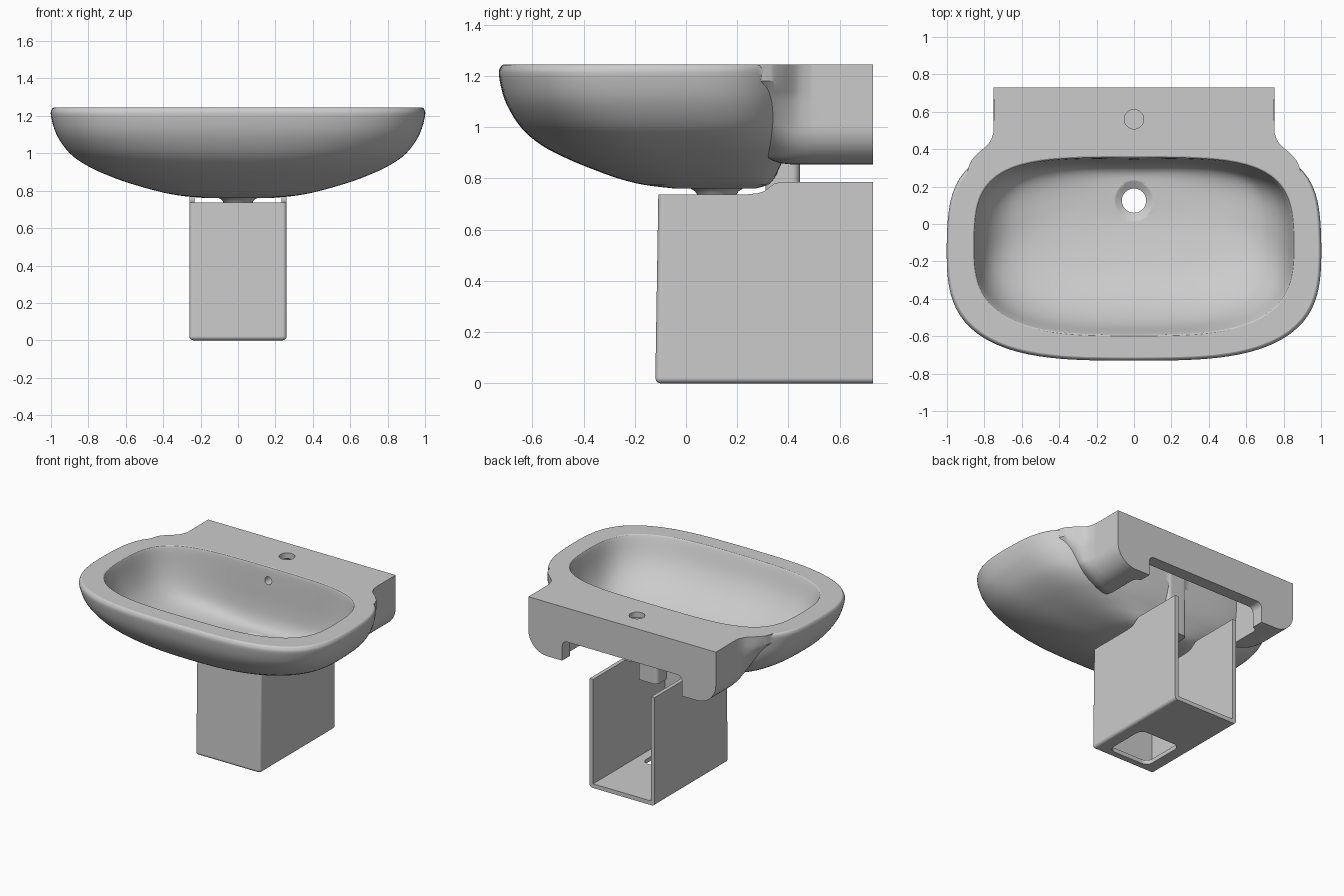
import bpy, bmesh
from math import sin, cos, pi, radians

cube = bpy.data.objects.get("Cube")
if cube:
    bpy.data.objects.remove(cube)

ceramic = bpy.data.materials.new("grey_ceramic")
ceramic.use_nodes = True
GREY = (0.6, 0.6, 0.6, 1)
ceramic.diffuse_color = GREY
ceramic.node_tree.nodes["Principled BSDF"].inputs["Base Color"].default_value = GREY


def add_object(name, bm):
    bmesh.ops.recalc_face_normals(bm, faces=bm.faces)
    mesh = bpy.data.meshes.new(name)
    bm.to_mesh(mesh)
    bm.free()
    mesh.materials.append(ceramic)
    obj = bpy.data.objects.new(name, mesh)
    bpy.context.collection.objects.link(obj)
    return obj


def loft(name, rings):
    """Skin closed rings of equal length and cap both ends."""
    bm = bmesh.new()
    loops = [[bm.verts.new(p) for p in ring] for ring in rings]
    for a, b in zip(loops, loops[1:]):
        for i in range(len(a)):
            j = (i + 1) % len(a)
            bm.faces.new((a[i], a[j], b[j], b[i]))
    bm.faces.new(loops[0])
    bm.faces.new(loops[-1])
    return add_object(name, bm)


def box(name, x, y0, y1, z0, z1, bevel=0.0, axis=None):
    """Box centred on x; bevels all edges, or only those along one axis."""
    bm = bmesh.new()
    bmesh.ops.create_cube(bm, size=1)
    for v in bm.verts:
        v.co = (v.co.x * 2 * x, (y0 + y1) / 2 + v.co.y * (y1 - y0),
                (z0 + z1) / 2 + v.co.z * (z1 - z0))
    if bevel:
        edges = [e for e in bm.edges if axis is None
                 or abs((e.verts[0].co - e.verts[1].co)[axis]) > 1e-5]
        bmesh.ops.bevel(bm, geom=edges, offset=bevel, segments=5,
                        profile=0.5, affect='EDGES')
    return add_object(name, bm)


def tube(name, y, stations):
    """Round upright solid from (height, radius) stations."""
    return loft(name, [[(r * cos(2 * pi * i / 40), y + r * sin(2 * pi * i / 40), z)
                        for i in range(40)] for z, r in stations])


def combine(target, other, operation):
    mod = target.modifiers.new(operation.lower(), 'BOOLEAN')
    mod.operation = operation
    mod.solver = 'EXACT'
    mod.object = other
    bpy.context.view_layer.objects.active = target
    bpy.ops.object.modifier_apply(modifier=mod.name)
    bpy.data.objects.remove(other)


def smooth_levels(levels, steps=4):
    """Catmull-Rom interpolation between profile levels."""
    out = []
    for k in range(len(levels) - 1):
        p = [levels[min(max(k + d, 0), len(levels) - 1)] for d in (-1, 0, 1, 2)]
        for s in range(steps):
            t = s / steps
            out.append([b + 0.5 * t * (c - a + t * (2*a - 5*b + 4*c - d + t * (3*(b - c) + d - a)))
                        for a, b, c, d in zip(*p)])
    return out + [levels[-1]]


def bowl_ring(z, w, front, back, n_front, n_back, count=112):
    """Squared oval with slightly bowed sides and its own front and back roundness."""
    mid, half = (front + back) / 2, (back - front) / 2
    ring = []
    for i in range(count):
        c, s = cos(2 * pi * i / count), sin(2 * pi * i / count)
        n = n_back if s > 0 else n_front
        r = (abs(c) ** n + abs(s) ** n) ** (-1 / n)
        u, v = r * c, r * s
        ring.append((w * u * (1 - .06 * v * v), mid + half * v * (1 - .025 * u * u), z))
    return ring


# Outer bowl: height, half width, front, back, corner roundness
outer = [(1.245, .985, -.712, .43, 3.5, 4.5), (1.235, .996, -.724, .44, 3.5, 4.5),
         (1.2, 1.0, -.73, .44, 3.5, 4.5), (1.1, .97, -.705, .44, 3.4, 4.5),
         (1.0, .90, -.645, .43, 3.1, 4.5), (.93, .80, -.565, .41, 2.8, 4.4),
         (.88, .69, -.47, .385, 2.7, 4), (.84, .58, -.375, .365, 2.6, 3.5),
         (.80, .44, -.265, .345, 2.5, 3.2), (.775, .32, -.165, .32, 2.4, 3),
         (.76, .17, -.04, .27, 2.2, 2.4)]
basin = loft("basin", [bowl_ring(*l) for l in smooth_levels(outer)])

# Wall block: depth, half width at the rim and at the base, underside height
stations = [(.20, .89, .54, .96), (.28, .89, .61, .91), (.32, .878, .66, .88),
            (.345, .865, .69, .867), (.38, .832, .718, .858), (.41, .797, .735, .855),
            (.44, .77, .745, .855), (.48, .754, .75, .855), (.52, .75, .75, .855),
            (.73, .75, .75, .855)]
block_rings = []
for y, top, base, low in smooth_levels(stations, 3):
    r = .15
    half = [(base + (top - base) * min(1, max(0, (z - .9) / .28)), z)
            for z in (1.245, 1.18, 1.14, 1.1)]
    for a in range(11):
        z = low + r - r * sin(a * pi / 20)
        flare = (top - base) * max(0, (z - .9) / .28)
        half.append((base + flare - r + r * cos(a * pi / 20), z))
    block_rings.append([(x, y, z) for x, z in half] + [(-x, y, z) for x, z in reversed(half)])
block = loft("wall_block", block_rings)
combine(block, box("notch", .48, .30, .90, .70, 1.0, .04, 1), 'DIFFERENCE')
combine(block, box("hollow", .52, .30, .64, .70, 1.205, .04), 'DIFFERENCE')
combine(basin, block, 'UNION')

# Overflow channel on the back and drain boss underneath
combine(basin, box("overflow_channel", .08, .31, .445, .72, 1.22, .03, 2), 'UNION')
combine(basin, tube("drain_boss", .12, [(.735, .075), (.75, .085), (.765, .11), (.78, .11)]), 'UNION')

# Inner cavity with a softened lip
inner = [(1.26, .885, -.62, .38, 3.5, 4.3), (1.245, .862, -.598, .363, 3.5, 4.3),
         (1.225, .85, -.585, .352, 3.5, 4.3), (1.1, .82, -.535, .343, 3.4, 4.2),
         (1.0, .775, -.46, .337, 3.3, 4), (.92, .70, -.36, .328, 3, 3.8),
         (.87, .60, -.26, .315, 2.8, 3.5), (.835, .46, -.13, .295, 2.5, 3),
         (.815, .30, -.02, .265, 2.3, 2.5), (.808, .13, .03, .225, 2, 2)]
combine(basin, loft("cavity", [bowl_ring(*l) for l in smooth_levels(inner)]), 'DIFFERENCE')

# Drain, tap and overflow holes
combine(basin, tube("drain_hole", .125, [(.70, .065), (.786, .065), (.79, .073), (.804, .098),
                                         (.813, .115), (.83, .15)]), 'DIFFERENCE')
combine(basin, tube("tap_hole", .56, [(1.1, .052), (1.3, .052)]), 'DIFFERENCE')
overflow = [[(.028 * cos(i * pi / 12), y, 1.15 + .028 * sin(i * pi / 12)) for i in range(24)]
            for y in (.25, .41)]
combine(basin, loft("overflow_hole", overflow), 'DIFFERENCE')

# Pedestal: stepped side profile, hollow, open at the top and back
profile = [(-.12, 0), (.73, 0), (.73, .785), (.37, .785), (.345, .78), (.325, .765),
           (.305, .75), (.28, .742), (.24, .738), (-.108, .738)]
bm = bmesh.new()
side = bm.faces.new([bm.verts.new((-.26, y, z)) for y, z in profile])
grown = bmesh.ops.extrude_face_region(bm, geom=[side])["geom"]
for v in grown:
    if isinstance(v, bmesh.types.BMVert):
        v.co.x = .26


def rounded(edge):
    a, b = (v.co for v in edge.verts)
    at_front = a.y < 0 and b.y < 0 and min(a.z, b.z) < .1
    at_base = a.z < .01 and b.z < .01 and min(a.y, b.y) < 0
    return at_front or at_base


bmesh.ops.bevel(bm, geom=[e for e in bm.edges if rounded(e)], offset=.022,
                segments=5, profile=0.5, affect='EDGES')
pedestal = add_object("pedestal", bm)
combine(pedestal, box("pedestal_hollow", .232, -.092, .9, .03, 1.0), 'DIFFERENCE')
combine(pedestal, box("floor_hole", .165, -.06, .27, -.1, .1, .05, 2), 'DIFFERENCE')

# Smooth shading with crisp edges and flat large faces
for obj in (basin, pedestal):
    bpy.ops.object.select_all(action='DESELECT')
    obj.select_set(True)
    bpy.context.view_layer.objects.active = obj
    bpy.ops.object.shade_smooth_by_angle(angle=radians(30))
    weighted = obj.modifiers.new("weighted_normals", 'WEIGHTED_NORMAL')
    weighted.keep_sharp = True
